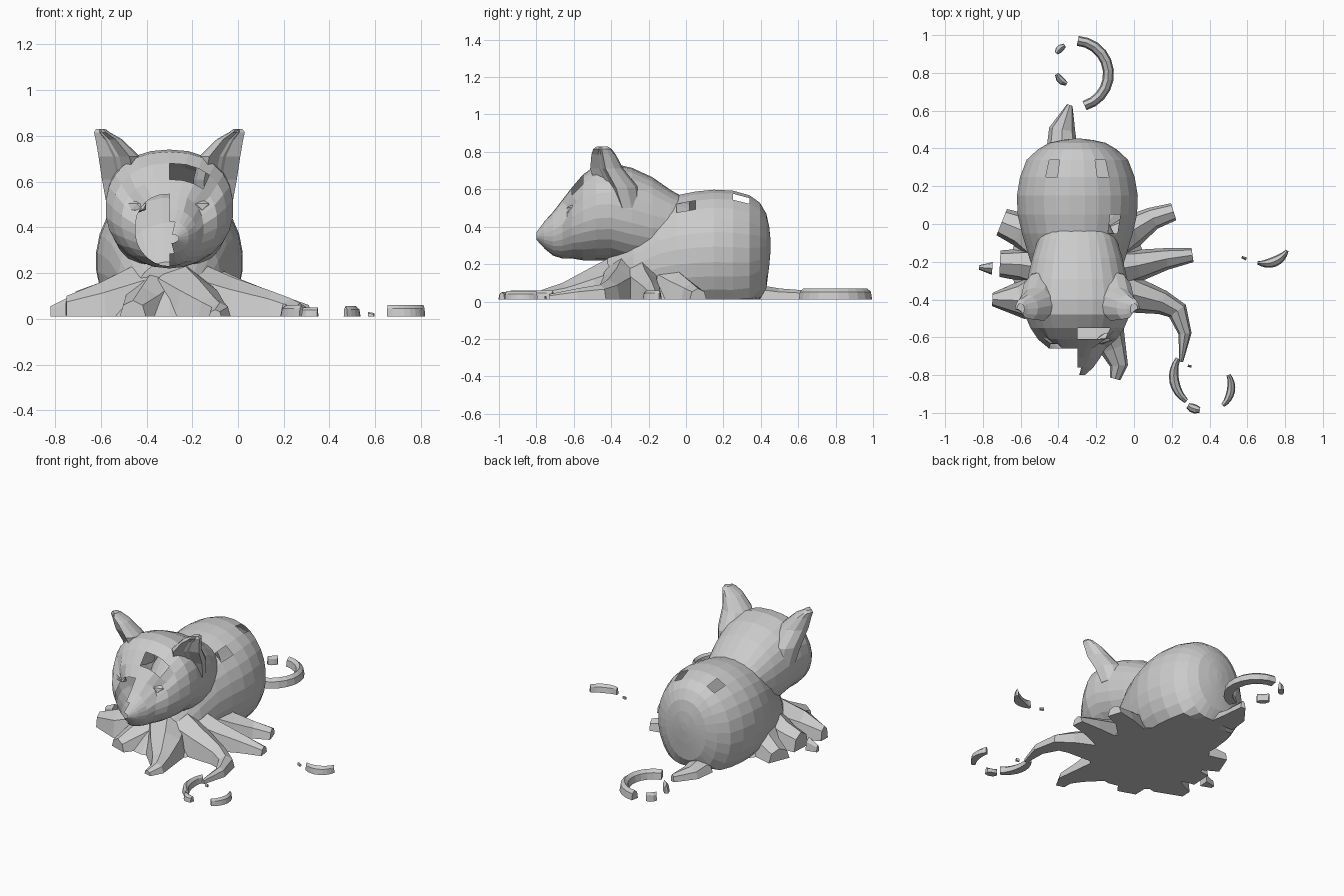
import bpy, bmesh, math
from mathutils import Vector

old = bpy.data.objects.get("Cube")
if old:
    bpy.data.objects.remove(old)

CX = -0.3      # the animal sits off centre
FLOOR = 0.01


def finish(name, bm):
    mesh = bpy.data.meshes.new(name)
    bm.to_mesh(mesh)
    bm.free()
    obj = bpy.data.objects.new(name, mesh)
    bpy.context.collection.objects.link(obj)
    return obj


def skin(bm, rings):
    """Bridge rings of points with quads and cap both ends."""
    rows = [[bm.verts.new(p) for p in ring] for ring in rings]
    n = len(rows[0])
    for a, b in zip(rows, rows[1:]):
        for i in range(n):
            j = (i + 1) % n
            bm.faces.new((a[i], a[j], b[j], b[i]))
    bm.faces.new(rows[0])
    bm.faces.new(rows[-1])
    bmesh.ops.recalc_face_normals(bm, faces=bm.faces[:])


def loft(sections, sides, power, gone):
    """Rounded cross-sections along y: (y, half width, low z, high z)."""
    rings = []
    for y, w, lo, hi in sections:
        ring = []
        for i in range(sides):
            a = math.tau * (i + 0.5) / sides
            c, s = math.cos(a), math.sin(a)
            e = 2 / (power if s > 0 else 2)
            x = CX + w * math.copysign(abs(c) ** e, c)
            z = (lo + hi) / 2 + (hi - lo) / 2 * math.copysign(abs(s) ** e, s)
            ring.append((x, y, max(z, FLOOR)))
        rings.append(ring)
    bm = bmesh.new()
    skin(bm, rings)
    lost = [f for f in bm.faces if gone(f.calc_center_median())]
    bmesh.ops.delete(bm, geom=lost, context='FACES')
    return bm


def strand(name, path):
    """Flat-bottomed tapering arm along (x, y, half width, height)."""
    rings = []
    for i, (x, y, w, h) in enumerate(path):
        p, q = path[max(i - 1, 0)], path[min(i + 1, len(path) - 1)]
        t = Vector((q[0] - p[0], q[1] - p[1])).normalized()
        rings.append([(x - t.y * w * u, y + t.x * w * u, FLOOR + (h - FLOOR) * v)
                      for u, v in ((-1, 0), (-0.75, 0.7), (0, 1), (0.75, 0.7), (1, 0))])
    bm = bmesh.new()
    skin(bm, rings)
    return finish(name, bm)


# Rounded hindquarters and chest, with a broken seam over the back
def body_gap(c):
    seam = 0.05 < c.y < 0.36 and 0.53 < c.z < 0.56
    notch = -0.04 < c.y < 0.05 and 0.47 < c.z < 0.53 and c.x > CX
    return seam or notch


finish("body", loft([
    (0.452, 0.02, 0.27, 0.33), (0.445, 0.08, 0.19, 0.4), (0.43, 0.15, 0.07, 0.47),
    (0.395, 0.21, -0.02, 0.53), (0.34, 0.27, -0.08, 0.57), (0.25, 0.305, -0.1, 0.595),
    (0.15, 0.322, -0.1, 0.6), (0.05, 0.318, -0.1, 0.59), (-0.05, 0.295, -0.1, 0.57),
    (-0.15, 0.265, -0.1, 0.53), (-0.28, 0.225, -0.1, 0.42),
    (-0.42, 0.15, -0.08, 0.25)], 28, 2.1, body_gap))


# Neck, skull and muzzle; the right half of the muzzle is broken away
def head_gap(c):
    muzzle = c.y < -0.67 and c.x < CX + 0.01
    brow = -0.6 < c.y < -0.55 and 0.6 < c.z < 0.67 and c.x > CX
    return muzzle or brow


head = loft([
    (0.02, 0.16, 0.3, 0.54), (-0.08, 0.21, 0.22, 0.595), (-0.18, 0.24, 0.18, 0.665),
    (-0.29, 0.265, 0.19, 0.715), (-0.4, 0.28, 0.22, 0.74), (-0.48, 0.28, 0.22, 0.73),
    (-0.55, 0.25, 0.22, 0.68), (-0.61, 0.21, 0.23, 0.61), (-0.66, 0.15, 0.23, 0.545),
    (-0.71, 0.12, 0.245, 0.48), (-0.76, 0.085, 0.285, 0.425),
    (-0.8, 0.04, 0.33, 0.37)], 26, 2.3, head_gap)
# Sunken eye sockets
for v in head.verts:
    if abs(abs(v.co.x - CX) - 0.14) < 0.05 and 0.45 < v.co.z < 0.54 and v.co.y < -0.58:
        v.co.y += 0.025
finish("head", head)

# Ears: broad rounded leaves rooted on the skull, cupped forward and outward
for side, label in ((1, "left"), (-1, "right")):
    rings = []
    for dx, y, z, rx, ry in ((0.19, -0.34, 0.5, 0.085, 0.1), (0.2, -0.375, 0.61, 0.095, 0.12),
                             (0.22, -0.43, 0.71, 0.09, 0.095), (0.265, -0.445, 0.785, 0.058, 0.07),
                             (0.295, -0.45, 0.815, 0.035, 0.053), (0.3, -0.45, 0.83, 0.02, 0.03)):
        ring = []
        for i in range(12):
            a = math.tau * i / 12
            # the front sector is dented into the cup
            dent = 0.35 if i in (9, 10, 11) else 1
            ring.append((CX + side * (dx + rx * math.cos(a) * dent),
                         y + ry * math.sin(a) * dent, z))
        rings.append(ring)
    bm = bmesh.new()
    skin(bm, rings)
    finish(label + "_ear", bm)

    # Half-closed eyes under the brow
    bm = bmesh.new()
    bmesh.ops.create_icosphere(bm, subdivisions=1, radius=1)
    bmesh.ops.scale(bm, vec=(0.055, 0.028, 0.03), verts=bm.verts)
    bmesh.ops.rotate(bm, matrix=Vector((0, 1, 0)).rotation_difference(
        Vector((side * -0.5, 1, 0))).to_matrix(), verts=bm.verts)
    bmesh.ops.translate(bm, vec=(CX + side * 0.145, -0.605, 0.49), verts=bm.verts)
    finish(label + "_eye", bm)

# Low spreading base under the chest
bm = bmesh.new()
bmesh.ops.create_cone(bm, cap_ends=True, segments=18, radius1=0.35, radius2=0.17, depth=0.2)
bmesh.ops.scale(bm, vec=(1, 1.12, 1), verts=bm.verts)
bmesh.ops.translate(bm, vec=(CX, -0.21, FLOOR + 0.1), verts=bm.verts)
finish("base", bm)

# Arms spreading over the ground
arms = {
    "left_back_arm": [(-0.15, -0.12, 0.12, 0.24), (0.0, -0.03, 0.085, 0.15),
                      (0.1, 0.03, 0.06, 0.1), (0.21, 0.065, 0.047, 0.07)],
    "left_middle_arm": [(-0.15, -0.25, 0.12, 0.25), (0.02, -0.22, 0.085, 0.17),
                        (0.17, -0.185, 0.058, 0.11), (0.31, -0.165, 0.037, 0.06)],
    "left_front_arm": [(-0.2, -0.33, 0.14, 0.26), (-0.02, -0.37, 0.1, 0.18),
                       (0.15, -0.415, 0.065, 0.12), (0.23, -0.46, 0.055, 0.09),
                       (0.27, -0.58, 0.035, 0.07), (0.25, -0.73, 0.01, 0.04)],
    "front_arm": [(-0.25, -0.38, 0.15, 0.25), (-0.17, -0.53, 0.12, 0.17),
                  (-0.11, -0.66, 0.07, 0.1), (-0.08, -0.75, 0.048, 0.07),
                  (-0.1, -0.82, 0.028, 0.04)],
    "front_stub": [(-0.36, -0.36, 0.14, 0.23), (-0.42, -0.5, 0.1, 0.14),
                   (-0.46, -0.62, 0.06, 0.08)],
    "right_back_arm": [(-0.45, -0.12, 0.13, 0.23), (-0.6, -0.03, 0.09, 0.14),
                       (-0.7, 0.01, 0.075, 0.09)],
    "right_middle_arm": [(-0.45, -0.24, 0.12, 0.24), (-0.6, -0.215, 0.085, 0.16),
                         (-0.71, -0.21, 0.07, 0.12)],
    "right_front_arm": [(-0.42, -0.33, 0.14, 0.25), (-0.6, -0.405, 0.1, 0.16),
                        (-0.75, -0.4, 0.035, 0.1)],
    "tail_root": [(-0.38, 0.38, 0.085, 0.09), (-0.38, 0.5, 0.07, 0.07),
                  (-0.34, 0.63, 0.015, 0.06)],
}
for name, path in arms.items():
    strand(name, path)


def arc(name, cx, cy, radius, start, end, width, height, taper=0.3, steps=8):
    """Curved strand that thins at both ends according to taper."""
    path = []
    for i in range(steps + 1):
        t = i / steps
        a = math.radians(start + (end - start) * t)
        w = width * (1 - taper + taper * math.sin(math.pi * t))
        path.append((cx + radius * math.cos(a), cy + radius * math.sin(a), w, height))
    strand(name, path)


# Curled tail and the loose fragments around it
arc("tail_curl", -0.31, 0.795, 0.175, -74, 86, 0.029, 0.07, 0.1, 10)
arc("tail_fragment_upper", -0.31, 0.84, 0.12, 118, 148, 0.02, 0.065, 0.5, 3)
arc("tail_fragment_lower", -0.31, 0.84, 0.11, 205, 245, 0.02, 0.065, 0.5, 3)

# Loose curved fragments beyond the arms
arc("front_fragment", 0.385, -0.8, 0.175, 150, 232, 0.026, 0.06, 0.5)
arc("front_fragment_tip", 0.36, -0.855, 0.13, 235, 265, 0.025, 0.05, 0.4, 3)
arc("outer_fragment", 0.38, -0.86, 0.135, -48, 27, 0.022, 0.055, 0.5)
arc("side_fragment", 0.69, -0.07, 0.14, -105, -30, 0.027, 0.06, 0.7)
strand("side_crumb", [(0.57, -0.175, 0.006, 0.03), (0.595, -0.185, 0.008, 0.025)])
strand("front_crumb", [(0.285, -0.75, 0.006, 0.03), (0.305, -0.755, 0.006, 0.03)])
strand("right_crumb", [(-0.82, -0.23, 0.012, 0.055), (-0.75, -0.235, 0.034, 0.09)])
